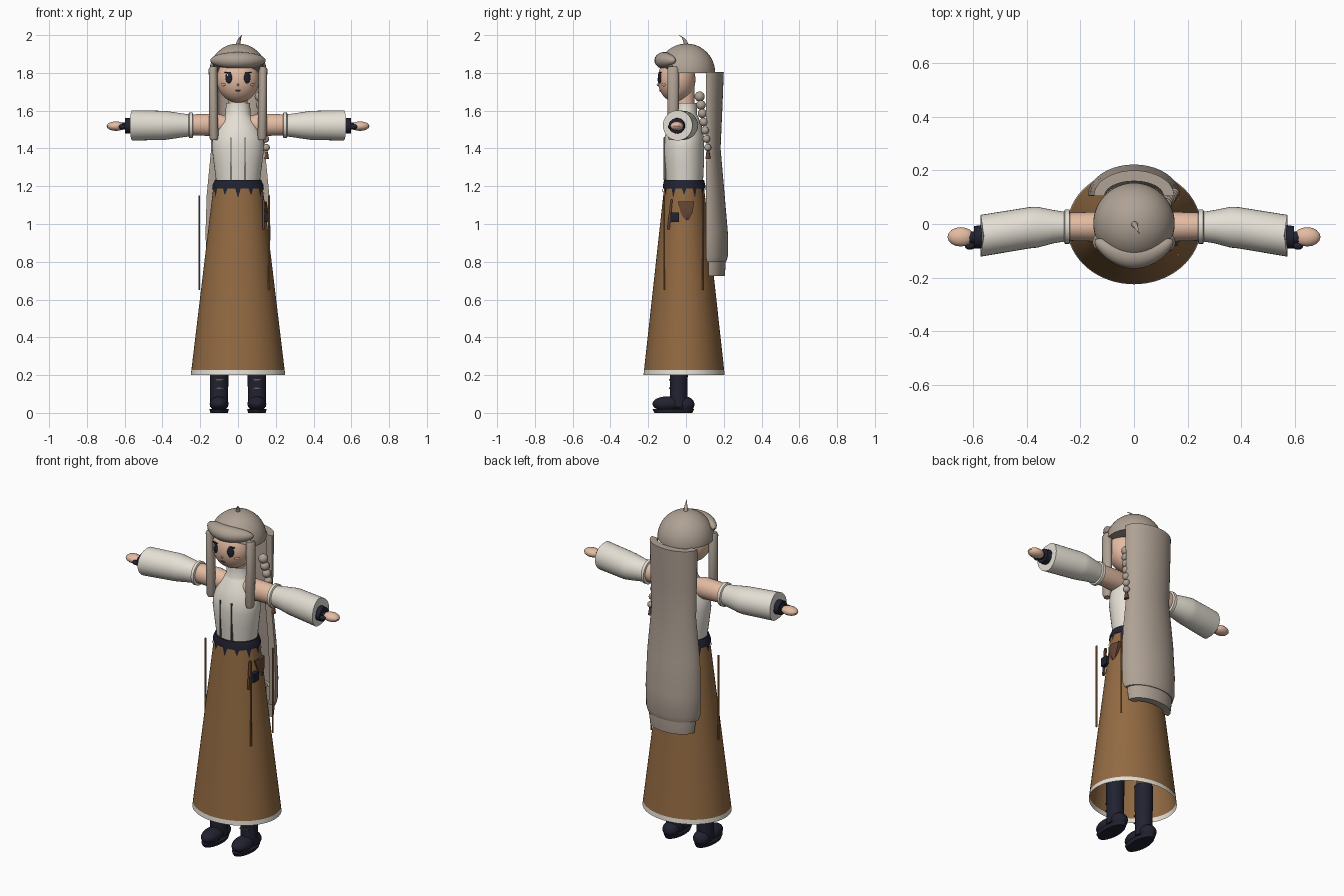
import bpy, bmesh, math
from mathutils import Vector, Matrix


def colour(name, r, g, b):
    m = bpy.data.materials.new(name)
    m.diffuse_color = (r, g, b, 1)
    return m


HAIR = colour("ash_hair", 0.43, 0.36, 0.30)
CLOTH = colour("cream_cloth", 0.78, 0.74, 0.66)
SKIRT = colour("tan_brown", 0.29, 0.145, 0.055)
NAVY = colour("dark_navy", 0.015, 0.016, 0.03)
SKIN = colour("skin", 0.78, 0.50, 0.36)
LEATHER = colour("dark_leather", 0.13, 0.06, 0.035)
GREY = colour("seam_grey", 0.12, 0.11, 0.10)
WHITE = colour("white", 0.9, 0.9, 0.9)
BLUSH = colour("blush", 0.72, 0.32, 0.25)


def finish(name, bm, mats, smooth=True):
    bmesh.ops.recalc_face_normals(bm, faces=bm.faces)
    me = bpy.data.meshes.new(name)
    bm.to_mesh(me)
    bm.free()
    ob = bpy.data.objects.new(name, me)
    bpy.context.collection.objects.link(ob)
    for m in (mats if isinstance(mats, list) else [mats]):
        me.materials.append(m)
    if smooth:
        bpy.ops.object.select_all(action='DESELECT')
        ob.select_set(True)
        bpy.context.view_layer.objects.active = ob
        bpy.ops.object.shade_smooth_by_angle(angle=math.radians(35))
    return ob


def bridge(bm, loops, cap=True):
    n = len(loops[0])
    for a, b in zip(loops, loops[1:]):
        for i in range(n):
            bm.faces.new((a[i], a[(i + 1) % n], b[(i + 1) % n], b[i]))
    if cap:
        bm.faces.new(loops[0][::-1])
        bm.faces.new(loops[-1])


def loft(name, rings, mats, axis='z', n=32, cap=True, edit=None):
    """Elliptical sections: (x, y, z, radius_a, radius_b) along z or x."""
    bm = bmesh.new()
    loops = []
    for x, y, z, ra, rb in rings:
        loop = []
        for i in range(n):
            t = math.tau * i / n
            c, s = ra * math.cos(t), rb * math.sin(t)
            loop.append(bm.verts.new((x + c, y + s, z) if axis == 'z' else (x, y + c, z + s)))
        loops.append(loop)
    bridge(bm, loops, cap)
    if edit:
        edit(bm, loops)
    return finish(name, bm, mats)


def ball(name, pos, r, mat, turn=0.0, seg=24, edit=None):
    bm = bmesh.new()
    bmesh.ops.create_uvsphere(bm, u_segments=seg, v_segments=seg // 2, radius=1)
    m = Matrix.Translation(pos) @ Matrix.Rotation(turn, 4, 'Z') @ Matrix.Diagonal((*r, 1))
    bmesh.ops.transform(bm, matrix=m, verts=bm.verts)
    if edit:
        edit(bm)
    return finish(name, bm, mat)


def box(name, pos, size, mat, tilt=0.0):
    bm = bmesh.new()
    bmesh.ops.create_cube(bm, size=1)
    m = Matrix.Translation(pos) @ Matrix.Rotation(tilt, 4, 'X') @ Matrix.Diagonal((*size, 1))
    bmesh.ops.transform(bm, matrix=m, verts=bm.verts)
    return finish(name, bm, mat, False)


# Skirt with pale hem, open underneath
def skirt_r(z):
    return 0.25 - 0.12 * (z - 0.2), 0.215 - 0.11 * (z - 0.2)


def paint_hem(bm, loops):
    for f in bm.faces:
        f.material_index = 1 if f.calc_center_median().z < 0.226 else 0


loft("skirt", [(0, -0.01, z, *skirt_r(z)) for z in (0.2, 0.226, 0.6, 0.9, 1.2)],
     [SKIRT, CLOTH], n=64, cap=False, edit=paint_hem)


# Waistband with pointed lower edge
def points(bm, loops):
    for i, v in enumerate(loops[0]):
        if i % 5 == 0:
            v.co += Vector((v.co.x * 0.03, v.co.y * 0.03, -0.05 if i % 2 else -0.035))


loft("waistband", [(0, -0.01, 1.188, 0.136, 0.112), (0, -0.01, 1.205, 0.135, 0.112),
                   (0, -0.01, 1.232, 0.123, 0.106)], NAVY, n=60, edit=points)

# Halter top and collar
loft("halter_top", [(0, -0.008, 1.22, 0.115, 0.098), (0, -0.01, 1.32, 0.128, 0.105),
                    (0, -0.012, 1.40, 0.138, 0.108), (0, -0.01, 1.46, 0.136, 0.104),
                    (0, -0.005, 1.52, 0.108, 0.088), (0, 0, 1.57, 0.073, 0.064),
                    (0, 0, 1.58, 0.066, 0.058), (0, 0, 1.64, 0.064, 0.057)], CLOTH, n=40)
for x in (-0.037, 0.037):
    box("front_seam", (x, -0.112, 1.345), (0.006, 0.012, 0.225), GREY)

# Neck and face
loft("neck", [(0, -0.005, 1.6, 0.05, 0.05), (0, -0.005, 1.8, 0.055, 0.05)], SKIN)
FC, FR = (0, -0.05, 1.765), (0.113, 0.1, 0.122)


def face_y(x, z):
    k = 1 - (x / FR[0]) ** 2 - ((z - FC[2]) / FR[2]) ** 2
    return FC[1] - FR[1] * math.sqrt(max(k, 0))


ball("face", FC, FR, SKIN, seg=40)
ball("nose", (0, face_y(0, 1.737), 1.737), (0.006, 0.008, 0.007), SKIN, seg=12)
ball("mouth", (0, face_y(0, 1.706), 1.706), (0.015, 0.004, 0.004), LEATHER, seg=12)
for s in (-1, 1):
    ball("eye", (s * 0.049, face_y(0.049, 1.775), 1.775), (0.019, 0.006, 0.031), NAVY, s * 0.4)
    ball("eye_glint", (s * 0.049 - 0.006, face_y(0.049, 1.787) - 0.005, 1.788),
         (0.005, 0.003, 0.007), WHITE, s * 0.4, 12)
    box("eyelash", (s * 0.053, face_y(0.053, 1.803) - 0.002, 1.803), (0.036, 0.009, 0.005), NAVY)
    ball("cheek", (s * 0.078, face_y(0.078, 1.737), 1.737), (0.015, 0.004, 0.008), BLUSH, s * 0.75, 16)


# Hair cap, cut level at the back and raised over the brow
def cut_cap(bm):
    geom = bm.verts[:] + bm.edges[:] + bm.faces[:]
    r = bmesh.ops.bisect_plane(bm, geom=geom, plane_co=(0, 0, 1.8), plane_no=(0, 0, -1), clear_outer=True)
    bmesh.ops.contextual_create(bm, geom=[e for e in r["geom_cut"] if isinstance(e, bmesh.types.BMEdge)])
    for v in bm.verts:
        if v.co.y < -0.06:
            v.co.z = max(v.co.z, 1.845)


ball("hair_cap", (0, 0.002, 1.803), (0.152, 0.152, 0.152), HAIR, seg=48, edit=cut_cap)


# Fringe roll wrapping round the forehead
def bend(bm):
    for v in bm.verts:
        v.co.y += 2.2 * v.co.x ** 2


ball("fringe", (0, -0.115, 1.866), (0.147, 0.052, 0.044), HAIR, seg=32, edit=bend)
loft("hair_tuft", [(0, 0, 1.94, 0.013, 0.013), (0.003, -0.003, 1.965, 0.011, 0.011),
                   (0.01, -0.015, 1.985, 0.006, 0.006), (0.02, -0.036, 2.0, 0.001, 0.001)], HAIR, n=12)

# Side locks
for s in (-1, 1):
    loft("side_lock", [(s * 0.128, -0.068, 1.835, 0.018, 0.024), (s * 0.132, -0.068, 1.82, 0.023, 0.031),
                       (s * 0.13, -0.068, 1.62, 0.024, 0.03), (s * 0.128, -0.07, 1.46, 0.024, 0.026),
                       (s * 0.127, -0.07, 1.445, 0.019, 0.02)], HAIR, n=16)


# Long back hair, a curved slab with a shorter one beneath
def back_hair(name, rows, thick, n=20):
    bm = bmesh.new()
    loops = []
    for z, rx, y0, y1 in rows:
        arc = [math.pi * i / n for i in range(n + 1)]
        d = y1 - y0
        out = [(rx * math.cos(t), y0 + d * math.sin(t), z) for t in arc]
        inn = [((rx - thick) * math.cos(t), y0 + (d - thick) * math.sin(t), z) for t in arc[::-1]]
        loops.append([bm.verts.new(p) for p in out + inn])
    bridge(bm, loops)
    return finish(name, bm, HAIR)


back_hair("back_hair", [(1.805, 0.15, 0.105, 0.2), (1.6, 0.146, 0.107, 0.192), (1.4, 0.142, 0.108, 0.183),
                        (1.15, 0.166, 0.105, 0.205), (0.95, 0.172, 0.105, 0.222),
                        (0.83, 0.168, 0.105, 0.222), (0.8, 0.158, 0.11, 0.213)], 0.04)
back_hair("back_hair_tip", [(0.9, 0.145, 0.118, 0.205), (0.78, 0.145, 0.118, 0.21),
                            (0.725, 0.138, 0.12, 0.205)], 0.04)

# Braid on one side
for i in range(7):
    t = i / 6
    r = 0.027 - 0.008 * t
    ball("braid_bead", (0.115 + 0.035 * t, 0.072 + 0.043 * t, 1.675 - 0.27 * t), (r, r, r), HAIR, seg=16)
loft("braid_tie", [(0.15, 0.117, 1.345, 0.014, 0.014), (0.15, 0.116, 1.385, 0.008, 0.008)], LEATHER, n=12)

# Arms, sleeves, gloves, hands, boots
SLEEVE = [(0.238, -0.01, 0.056, 0.058), (0.241, -0.01, 0.064, 0.068), (0.258, -0.01, 0.064, 0.068),
          (0.262, -0.01, 0.056, 0.059), (0.3, -0.01, 0.062, 0.064), (0.36, -0.012, 0.076, 0.073),
          (0.39, -0.014, 0.077, 0.077), (0.56, -0.044, 0.078, 0.08)]


def slant(bm, loops):
    for v in loops[-1]:
        v.co.x += math.copysign((v.co.y + 0.044) * 0.16, v.co.x)


for s in (-1, 1):
    loft("upper_arm", [(s * 0.06, -0.008, 1.525, 0.045, 0.048), (s * 0.12, -0.01, 1.525, 0.056, 0.06),
                       (s * 0.25, -0.01, 1.525, 0.052, 0.055)], SKIN, 'x')
    loft("sleeve", [(s * x, y, 1.522, a, b) for x, y, a, b in SLEEVE], CLOTH, 'x', edit=slant)
    loft("glove_cuff", [(s * 0.54, -0.045, 1.52, 0.045, 0.042), (s * 0.598, -0.05, 1.52, 0.042, 0.04)],
         NAVY, 'x', 20)
    loft("wrist", [(s * 0.59, -0.05, 1.518, 0.022, 0.018), (s * 0.63, -0.05, 1.518, 0.024, 0.02)], NAVY, 'x', 16)
    ball("hand", (s * 0.646, -0.048, 1.518), (0.05, 0.036, 0.025), SKIN, seg=16)
    ball("thumb", (s * 0.612, -0.082, 1.515), (0.02, 0.014, 0.014), NAVY, seg=12)
    x = s * 0.1
    loft("leg", [(x, -0.035, 0.3, 0.042, 0.042), (x, -0.02, 0.8, 0.05, 0.05)], LEATHER)
    loft("boot_shaft", [(x, -0.038, 0.03, 0.048, 0.047), (x, -0.038, 0.12, 0.048, 0.046),
                        (x, -0.038, 0.34, 0.052, 0.05)], NAVY)
    ball("boot_toe", (x, -0.095, 0.048), (0.05, 0.083, 0.04), NAVY)
    ball("boot_heel", (x, -0.005, 0.045), (0.046, 0.05, 0.042), NAVY)
    loft("boot_sole", [(x, -0.067, 0, 0.046, 0.1), (x, -0.067, 0.02, 0.052, 0.11)], NAVY)
    for z in (0.13, 0.175):
        box("boot_lace", (x, -0.086, z), (0.055, 0.009, 0.007), GREY)

# Hanging cords beside the skirt
for x, y in ((-0.205, -0.01), (0.165, -0.115), (0.165, 0.09)):
    loft("hanging_cord", [(x, y, 0.65, 0.005, 0.005), (x, y, 1.15, 0.005, 0.005)], SKIRT, n=8)

# Hip pouch
loft("hip_pouch", [(0.14, 0.005, 1.02, 0.018, 0.012), (0.14, 0.003, 1.06, 0.022, 0.036),
                   (0.135, 0.0, 1.12, 0.016, 0.05)], LEATHER, n=6)
box("hip_case", (0.15, -0.06, 1.035), (0.025, 0.045, 0.05), NAVY)
box("hip_strap", (0.135, -0.085, 1.05), (0.012, 0.012, 0.16), LEATHER, -0.1)
